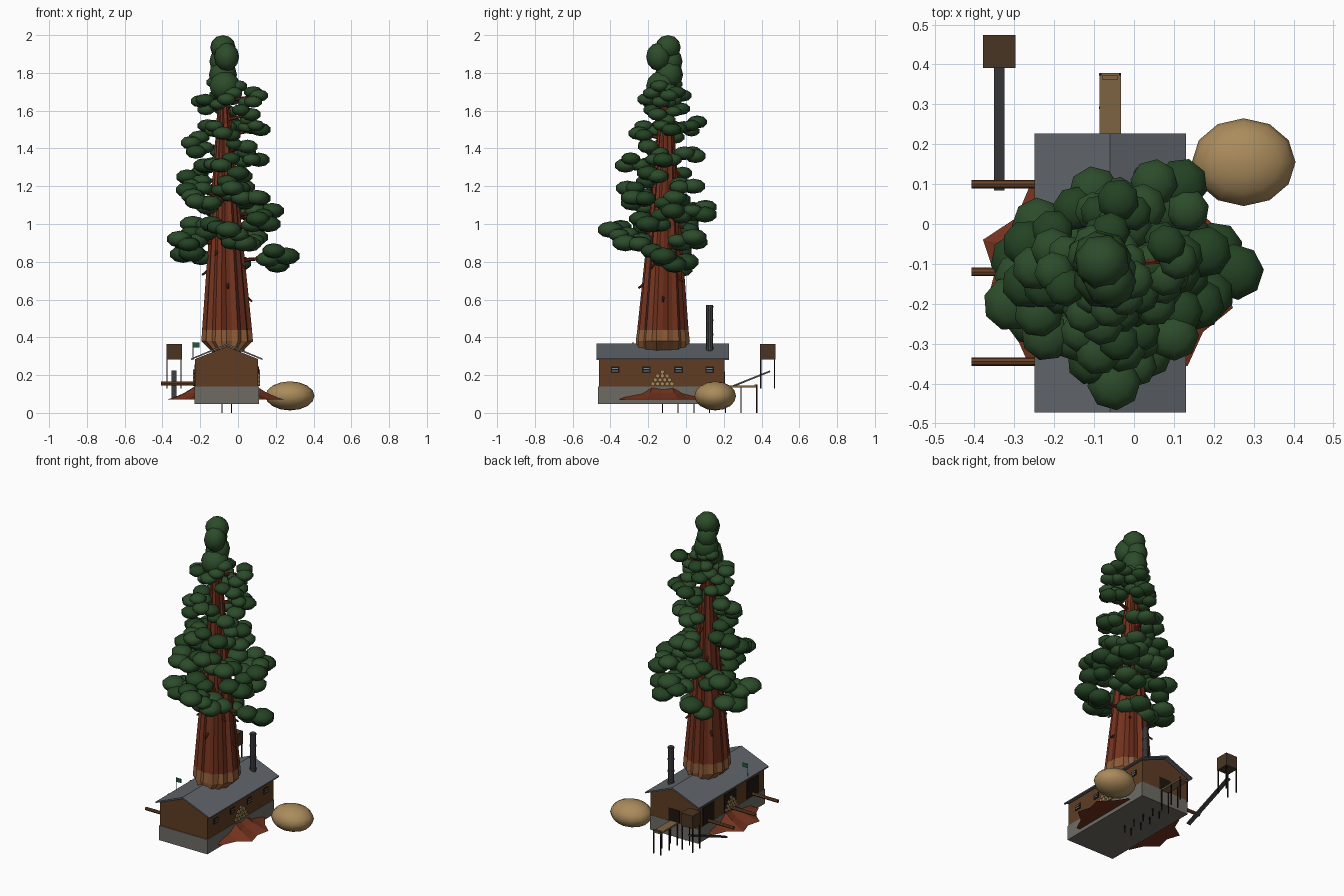
import bpy, bmesh, math, random
from mathutils import Vector, Matrix

if "Cube" in bpy.data.objects:
    bpy.data.objects.remove(bpy.data.objects["Cube"])

random.seed(7)
CX, CY = -0.06, -0.125   # trunk axis


def mat(name, hexcol):
    m = bpy.data.materials.new(name)
    c = [int(hexcol[i:i + 2], 16) / 255 for i in (0, 2, 4)]
    m.diffuse_color = [v ** 2.2 for v in c] + [1]
    m.use_nodes = True
    m.node_tree.nodes["Principled BSDF"].inputs["Base Color"].default_value = m.diffuse_color
    return m


BARK, BARK2 = mat("bark", "733624"), mat("bark_dark", "5e2a1c")
CUT, LEAF, LEAF2 = mat("cut_bark", "8a5a3a"), mat("leaf", "304d2e"), mat("leaf_dark", "284427")
WALL, ROOF, STONE = mat("wall", "5f3f28"), mat("roof", "60656a"), mat("stone", "6e6b64")
DARK, TAN, PLANK = mat("dark", "241c18"), mat("sawdust", "a98a5c"), mat("plank", "7d6445")
METAL, BIN, LOG = mat("metal", "46464a"), mat("bin", "4a3828"), mat("log", "6b452c")
PANE, FLAG = mat("pane", "7d878b"), mat("flag", "24593a")


class Part:
    """Collects primitives into one named object."""
    def __init__(self, name, *mats):
        self.name, self.mats, self.bm = name, mats, bmesh.new()

    def box(self, x0, x1, y0, y1, z0, z1):
        m = Matrix.Translation(((x0 + x1) / 2, (y0 + y1) / 2, (z0 + z1) / 2)) @ Matrix.Diagonal((x1 - x0, y1 - y0, z1 - z0, 1))
        bmesh.ops.create_cube(self.bm, size=1, matrix=m)
        return self

    def rod(self, a, b, r, r2=None, n=8):
        a, b = Vector(a), Vector(b)
        d = b - a
        m = Matrix.Translation((a + b) / 2) @ d.to_track_quat('Z', 'Y').to_matrix().to_4x4()
        bmesh.ops.create_cone(self.bm, cap_ends=True, segments=n, radius1=r, radius2=r if r2 is None else r2, depth=d.length, matrix=m)
        return self

    def blob(self, p, rx, ry, rz, u=8, v=5, mi=0):
        m = Matrix.Translation(p) @ Matrix.Rotation(random.random() * 3 if rx == ry else 0, 4, 'Z') @ Matrix.Diagonal((rx, ry, rz, 1))
        r = bmesh.ops.create_uvsphere(self.bm, u_segments=u, v_segments=v, radius=1, matrix=m)
        for f in {f for w in r['verts'] for f in w.link_faces}:
            f.material_index = mi
            f.smooth = True
        return self

    def prism(self, pts, y0, y1):
        a = [self.bm.verts.new((x, y0, z)) for x, z in pts]
        b = [self.bm.verts.new((x, y1, z)) for x, z in pts]
        n = len(pts)
        self.bm.faces.new(a)
        self.bm.faces.new(b[::-1])
        for i in range(n):
            self.bm.faces.new((a[i], b[i], b[(i + 1) % n], a[(i + 1) % n]))
        return self

    def loft(self, rings, mi=lambda k, i: 0):
        vs = [[self.bm.verts.new(p) for p in r] for r in rings]
        n = len(vs[0])
        for k in range(len(vs) - 1):
            for i in range(n):
                j = (i + 1) % n
                self.bm.faces.new((vs[k][i], vs[k][j], vs[k + 1][j], vs[k + 1][i])).material_index = mi(k, i)
        self.bm.faces.new(vs[0][::-1])
        self.bm.faces.new(vs[-1])
        return self

    def done(self):
        bmesh.ops.recalc_face_normals(self.bm, faces=self.bm.faces)
        me = bpy.data.meshes.new(self.name)
        self.bm.to_mesh(me)
        self.bm.free()
        for m in self.mats:
            me.materials.append(m)
        ob = bpy.data.objects.new(self.name, me)
        bpy.context.collection.objects.link(ob)


# Mill building: foundation, gabled walls, roof slabs
Part("foundation", STONE).box(-0.23, 0.11, -0.465, 0.205, 0.047, 0.14).done()
Part("walls", WALL).prism([(-0.227, 0.14), (0.107, 0.14), (0.107, 0.285), (-0.06, 0.352), (-0.227, 0.285)], -0.46, 0.203).done()
Part("roof", ROOF).prism([(-0.25, 0.28), (-0.06, 0.357), (0.13, 0.28), (0.13, 0.288), (-0.06, 0.367), (-0.25, 0.288)], -0.473, 0.227).done()

# Windows on the right wall
frames, panes = Part("window_frames", DARK), Part("window_panes", PANE)
for y in (-0.375, -0.21, -0.04, 0.125):
    frames.box(0.1, 0.11, y - 0.023, y + 0.023, 0.21, 0.245)
    for z in (0.219, 0.233):
        panes.box(0.105, 0.111, y - 0.016, y + 0.016, z, z + 0.005)
frames.done()
panes.done()

# Left bays with feed logs, rear outfeed opening
bays, logs = Part("bay_openings", DARK), Part("feed_logs", LOG)
for y in (0.1, -0.12, -0.345):
    bays.box(-0.23, -0.22, y - 0.06, y + 0.06, 0.14, 0.255)
    logs.rod((-0.407, y, 0.155), (-0.2, y, 0.155), 0.0105, n=8)
bays.box(-0.1, -0.02, 0.19, 0.206, 0.14, 0.22).done()
logs.done()

# Stacked log ends on both long walls
pile = Part("log_pile", TAN)
for row in range(4):
    n = (5, 4, 3, 1)[row]
    for i in range(n):
        y, z = -0.125 + (i - (n - 1) / 2) * 0.025, 0.154 + row * 0.021
        pile.rod((0.1, y, z), (0.116, y, z), 0.0115)
        pile.rod((-0.237, y, z), (-0.22, y, z), 0.0115)
pile.done()

# Smokestack with bands
stack = Part("smokestack", METAL).rod((0.018, 0.125, 0.325), (0.018, 0.125, 0.57), 0.018, n=10)
for z in (0.345, 0.415, 0.49, 0.562):
    stack.rod((0.018, 0.125, z - 0.004), (0.018, 0.125, z + 0.004), 0.02, n=10)
stack.done()

# Flag
Part("flag_pole", PANE).rod((-0.238, -0.28, 0.28), (-0.238, -0.28, 0.375), 0.002, n=6).done()
Part("flag", FLAG).box(-0.238, -0.203, -0.281, -0.279, 0.346, 0.372).done()

# Outfeed deck on posts
Part("outfeed_deck", PLANK).box(-0.087, -0.033, -0.14, 0.378, 0.134, 0.144).box(-0.08, -0.04, 0.362, 0.372, 0.144, 0.15).done()
posts = Part("outfeed_posts", DARK)
for k in range(7):
    y = -0.125 + k * 0.0833
    for x in (-0.085, -0.035):
        posts.box(x - 0.003, x + 0.003, y - 0.003, y + 0.003, 0, 0.15 if k == 6 else 0.136)
posts.done()

# Conveyor and raised bin
conv = Part("conveyor", METAL)
m = Matrix.Translation((-0.338, 0.265, 0.148)) @ Matrix.Rotation(math.atan2(0.145, 0.36), 4, 'X') @ Matrix.Diagonal((0.026, 0.388, 0.009, 1))
bmesh.ops.create_cube(conv.bm, size=1, matrix=m)
conv.done()
Part("bin", BIN).box(-0.379, -0.297, 0.391, 0.474, 0.283, 0.365).done()
legs = Part("bin_legs", DARK)
for x in (-0.375, -0.302):
    for y in (0.396, 0.469):
        legs.box(x - 0.003, x + 0.003, y - 0.003, y + 0.003, 0.13, 0.285)
legs.done()

# Sawdust heap
Part("sawdust_heap", TAN).blob((0.275, 0.155, 0.09), 0.13, 0.11, 0.077, 12, 8).done()

# Spreading root flare with ridges
N = 20
wob = [(1.05 if i % 2 else 0.93) + random.uniform(-0.03, 0.03) for i in range(N)]
rings = []
for z, rx, ry, w in ((0.07, 0.315, 0.265, 1), (0.08, 0.28, 0.24, 1), (0.105, 0.22, 0.2, 1.2), (0.14, 0.165, 0.165, 1), (0.2, 0.13, 0.13, 0)):
    rings.append([(CX - 0.005 + rx * (1 + (wob[i] - 1) * w) * math.cos(i * math.tau / N),
                   CY + ry * (1 + (wob[i] - 1) * w) * math.sin(i * math.tau / N), z) for i in range(N)])
Part("root_flare", BARK).loft(rings).done()

# Fluted tapering trunk, lighter and pinched where it leaves the roof
N = 28
flute = [(1.04 if i % 2 else 0.94) + random.uniform(-0.03, 0.03) for i in range(N)]


def axis(z):
    t = max(0, z - 0.4) / 1.5
    return CX - 0.02 * t, CY + 0.025 * t


rings = []
for z, r, sx in ((0.32, 0.133, 0.55), (0.38, 0.137, 0.98), (0.44, 0.13, 1), (0.72, 0.106, 1), (1.0, 0.082, 1),
                 (1.2, 0.067, 1), (1.4, 0.05, 1), (1.6, 0.034, 1), (1.88, 0.012, 1)):
    x, y = axis(z)
    rings.append([(x + r * sx * flute[i] * math.cos(i * math.tau / N),
                   y + r * flute[i] * math.sin(i * math.tau / N), z) for i in range(N)])
Part("trunk", BARK, BARK2, CUT).loft(rings, lambda k, i: 2 if k < 2 else int(i % 4 == 0)).done()

# Short dead stubs on the trunk
stubs = Part("dead_stubs", BARK2)
for k in range(22):
    z, a = 0.62 + k * 0.035, k * 2.4
    r = 0.1 - (z - 0.72) * 0.085
    x, y = axis(z)
    d = Vector((math.cos(a), math.sin(a), 0))
    p = Vector((x, y, z)) + d * r * 0.9
    stubs.rod(p, p + d * 0.04 + Vector((0, 0, -0.03)), 0.009, 0.005, 6)
stubs.done()

# Branches ending in clusters of leaf pads: tip x, y, z
TIPS = [(0.255, -0.12, 0.83), (-0.29, -0.09, 0.84), (-0.31, -0.2, 0.92), (-0.05, -0.40, 0.97), (0.03, -0.32, 0.90),
        (-0.04, 0.0, 0.80), (0.09, 0.04, 0.93), (0.16, -0.2, 1.0), (0.18, -0.07, 1.07), (-0.24, 0.0, 1.0),
        (0.12, 0.1, 1.05), (-0.1, 0.08, 1.06), (-0.22, -0.28, 1.12), (0.1, -0.28, 1.14), (-0.27, -0.15, 1.18),
        (-0.03, -0.31, 1.19), (0.02, 0.04, 1.2), (-0.27, -0.05, 1.25), (-0.09, -0.32, 1.31), (0.11, -0.12, 1.34),
        (-0.05, 0.05, 1.36), (-0.18, -0.17, 1.31), (-0.25, -0.11, 1.43), (0.05, -0.2, 1.41), (-0.08, -0.25, 1.48),
        (0.12, -0.08, 1.5), (-0.04, 0.06, 1.54), (-0.16, -0.13, 1.52), (0.07, -0.15, 1.58), (-0.08, -0.03, 1.61),
        (-0.2, -0.12, 1.65), (-0.06, -0.21, 1.66), (0.11, -0.09, 1.68), (-0.06, -0.02, 1.68),
        (0.0, -0.14, 1.73), (-0.12, -0.08, 1.75), (0.04, -0.06, 1.14), (-0.14, -0.22, 1.0), (0.0, -0.2, 1.27)]
branches, leaves = Part("branches", BARK2), Part("foliage", LEAF, LEAF2)
for x, y, z in TIPS:
    ax, ay = axis(z)
    tip, root = Vector((x, y, z)), Vector((ax, ay, z - 0.03))
    branches.rod(root, tip, 0.013, 0.005, 6)
    s = 0.075 - 0.026 * (z - 0.8)
    out = (tip - root).normalized()
    side = Vector((-out.y, out.x, 0))
    leaves.blob(tip, s, s, s * 0.62, mi=random.randint(0, 1))
    for k in (-1, 1):
        p = tip - out * s * random.uniform(0.4, 0.9) + side * s * 0.8 * k + Vector((0, 0, k * random.uniform(-0.045, 0.045)))
        q = s * random.uniform(0.78, 1)
        leaves.blob(p, q, q, q * 0.62, mi=random.randint(0, 1))
    if (tip - root).length > 0.17:
        leaves.blob(tip - out * s * 1.3 + Vector((0, 0, random.uniform(-0.03, 0.035))), s * 0.9, s * 0.9, s * 0.55)

# Rounded crown at the top
for x, y, z, r, h in ((-0.08, -0.095, 1.935, 0.07, 0.065), (-0.06, -0.145, 1.885, 0.066, 0.075), (-0.09, -0.08, 1.86, 0.062, 0.07),
                      (-0.07, -0.13, 1.73, 0.085, 0.08), (-0.08, -0.09, 1.79, 0.075, 0.08)):
    leaves.blob((x, y, z), r, r, h, 8, 6)
branches.done()
leaves.done()
